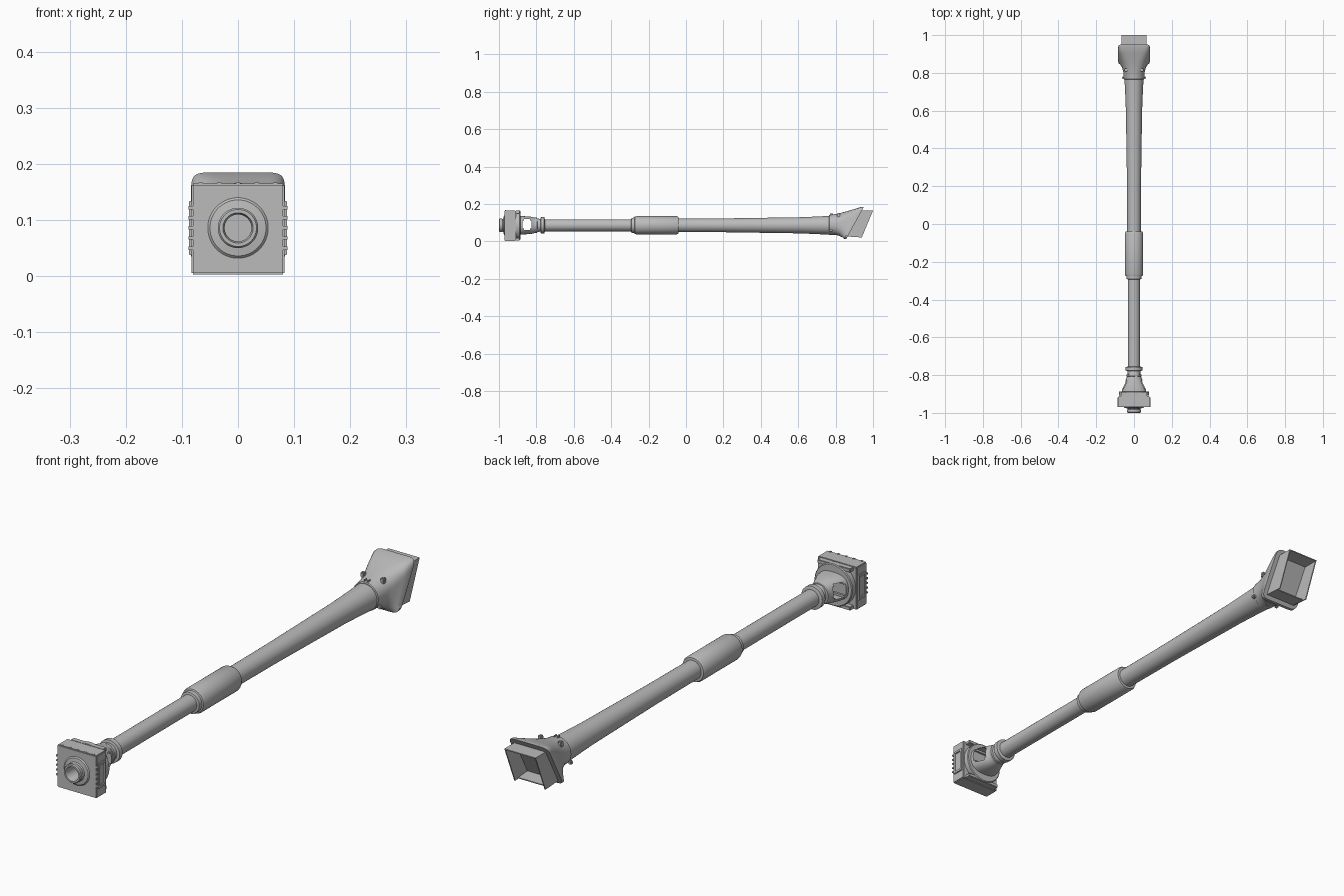
import bpy, bmesh, math
from mathutils import Vector

if "Cube" in bpy.data.objects:
    bpy.data.objects.remove(bpy.data.objects["Cube"])

AXIS = 0.086  # height of the bore line
steel = bpy.data.materials.new("grey_steel")
steel.diffuse_color = (0.5, 0.5, 0.5, 1)
steel.use_nodes = True
steel.node_tree.nodes["Principled BSDF"].inputs["Base Color"].default_value = steel.diffuse_color


def finish(name, bm, smooth=True):
    bmesh.ops.recalc_face_normals(bm, faces=bm.faces)
    me = bpy.data.meshes.new(name)
    bm.to_mesh(me)
    bm.free()
    me.materials.append(steel)
    ob = bpy.data.objects.new(name, me)
    bpy.context.collection.objects.link(ob)
    if smooth:
        bpy.ops.object.select_all(action='DESELECT')
        ob.select_set(True)
        bpy.context.view_layer.objects.active = ob
        bpy.ops.object.shade_smooth_by_angle(angle=math.radians(32))
    return ob


def loft(name, sections, n=40, caps=True):
    """Sections: (y, z, half width, half height, exponent, lean)."""
    bm = bmesh.new()
    rings = []
    for y, z, hw, hh, e, lean in sections:
        ring = []
        for i in range(n):
            a = 2 * math.pi * (i + 0.5) / n
            c, s = math.cos(a), math.sin(a)
            dx = hw * math.copysign(abs(c) ** (2 / e), c)
            dz = hh * math.copysign(abs(s) ** (2 / e), s)
            ring.append(bm.verts.new((dx, y + lean * dz, z + dz)))
        rings.append(ring)
    for a, b in zip(rings, rings[1:]):
        for i in range(n):
            j = (i + 1) % n
            bm.faces.new((a[i], a[j], b[j], b[i]))
    if caps:
        bm.faces.new(rings[0])
        bm.faces.new(rings[-1])
    return finish(name, bm)


def lathe(name, profile, caps=True):
    return loft(name, [(y, AXIS, r, r, 2, 0) for y, r in profile], caps=caps)


def box(name, centre, size, bevel=0.0):
    bm = bmesh.new()
    bmesh.ops.create_cube(bm, size=1)
    for v in bm.verts:
        v.co = Vector(centre) + Vector(a * b for a, b in zip(v.co, size))
    if bevel:
        bmesh.ops.bevel(bm, geom=bm.edges[:], offset=bevel, segments=2, affect='EDGES')
    return finish(name, bm, smooth=False)


def plate(name, points, thickness):
    """Closed slab from four corners, thickened inwards along x or along its normal."""
    bm = bmesh.new()
    face = bm.faces.new([bm.verts.new(p) for p in points])
    face.normal_update()
    offset = face.normal * thickness
    ext = bmesh.ops.extrude_face_region(bm, geom=[face], use_keep_orig=True)
    for v in ext['geom']:
        if isinstance(v, bmesh.types.BMVert):
            v.co += offset
    return finish(name, bm, smooth=False)


def cut(ob, cutter):
    m = ob.modifiers.new("cut", 'BOOLEAN')
    m.operation = 'DIFFERENCE'
    m.object = cutter
    m.solver = 'EXACT'
    cutter.hide_render = True
    cutter.hide_set(True)


# muzzle block with rear flange and hollow mouth
block = box("muzzle_block", (0, -0.94, 0.084), (0.166, 0.06, 0.162), 0.003)
cut(block, lathe("mouth_cutter", [(-1.01, 0.03), (-0.92, 0.03)]))
lathe("muzzle_ring", [(-0.968, 0.056), (-0.974, 0.05), (-0.976, 0.036), (-0.982, 0.034),
                      (-0.986, 0.036), (-0.996, 0.036), (-1.0, 0.033), (-1.0, 0.027),
                      (-0.99, 0.024), (-0.93, 0.024)], caps=False)
lathe("bore_end", [(-0.932, 0.03), (-0.925, 0.03)])
lathe("rear_flange", [(-0.915, 0.07), (-0.908, 0.07), (-0.908, 0.08),
                      (-0.889, 0.08), (-0.886, 0.077)])
box("rear_flange_top", (0, -0.9, 0.157), (0.14, 0.022, 0.014), 0.002)
box("rear_flange_bottom", (0, -0.9, 0.012), (0.14, 0.022, 0.014), 0.002)

# framed side vents with bolts
for s in (-1, 1):
    for z in (0.043, 0.129):
        box("vent_frame_bar", (s * 0.084, -0.94, z), (0.007, 0.044, 0.010), 0.001)
    for y in (-0.959, -0.921):
        box("vent_frame_post", (s * 0.084, y, 0.086), (0.007, 0.007, 0.092), 0.001)
    for i in range(5):
        box("vent_bolt", (s * 0.084, -0.967, 0.05 + i * 0.018), (0.008, 0.006, 0.006))
for i in range(5):
    box("block_top_bolt", (-0.066 + i * 0.033, -0.965, 0.165), (0.008, 0.006, 0.004))

# flared neck, open from side to side
neck = loft("flared_neck", [(-0.89, AXIS, 0.065, 0.05, 2.6, 0), (-0.865, AXIS, 0.062, 0.049, 2.6, 0),
                            (-0.82, AXIS, 0.042, 0.045, 2.3, 0), (-0.79, AXIS, 0.032, 0.036, 2, 0),
                            (-0.77, AXIS, 0.032, 0.032, 2, 0)])
cut(neck, box("neck_window_cutter", (0, -0.85, 0.09), (0.3, 0.05, 0.058), 0.008))

# barrel, front to back
lathe("front_collar", [(-0.808, 0.036), (-0.806, 0.041), (-0.797, 0.041), (-0.795, 0.034),
                       (-0.778, 0.034), (-0.776, 0.044), (-0.758, 0.044), (-0.755, 0.034)])
lathe("front_tube", [(-0.775, 0.032), (-0.27, 0.032)])
lathe("fume_sleeve", [(-0.293, 0.034), (-0.291, 0.04), (-0.276, 0.041), (-0.274, 0.046),
                      (-0.264, 0.049), (-0.05, 0.049), (-0.041, 0.045), (-0.04, 0.036)])
lathe("rear_tube", [(-0.05, 0.036), (0.2, 0.037), (0.4, 0.040), (0.6, 0.043),
                    (0.7, 0.047), (0.79, 0.052)])

# mantlet changing from round to a leaning rounded square
loft("mantlet", [(0.765, 0.088, 0.051, 0.051, 2, 0), (0.768, 0.088, 0.054, 0.054, 2, 0),
                 (0.80, 0.091, 0.056, 0.056, 2.1, 0.1), (0.835, 0.095, 0.064, 0.064, 2.8, 0.28),
                 (0.87, 0.098, 0.077, 0.076, 5, 0.45), (0.892, 0.099, 0.084, 0.086, 9, 0.55),
                 (0.904, 0.099, 0.084, 0.086, 9, 0.55)], n=64)

# open-backed shroud behind the mantlet
W = 0.062
for s in (-1, 1):
    pts = [(s * W, 0.865, 0.026), (s * W, 0.94, 0.021), (s * W, 1.0, 0.165), (s * W, 0.935, 0.165)]
    plate("shroud_side", pts if s < 0 else pts[::-1], -0.004)
plate("shroud_top", [(-W, 0.93, 0.165), (W, 0.93, 0.165), (W, 1.0, 0.165), (-W, 1.0, 0.165)], -0.004)
plate("shroud_floor", [(-W, 0.86, 0.027), (W, 0.86, 0.027), (W, 0.922, 0.023), (-W, 0.922, 0.023)], 0.004)

# lifting studs and mantlet bolts
for s in (-1, 1):
    box("top_stud", (s * 0.042, 0.815, 0.142), (0.016, 0.016, 0.022), 0.003)
    box("side_stud", (s * 0.056, 0.775, 0.06), (0.014, 0.014, 0.014), 0.003)
for x in (-0.007, 0.007):
    box("centre_lug", (x, 0.778, 0.142), (0.004, 0.016, 0.014), 0.001)
